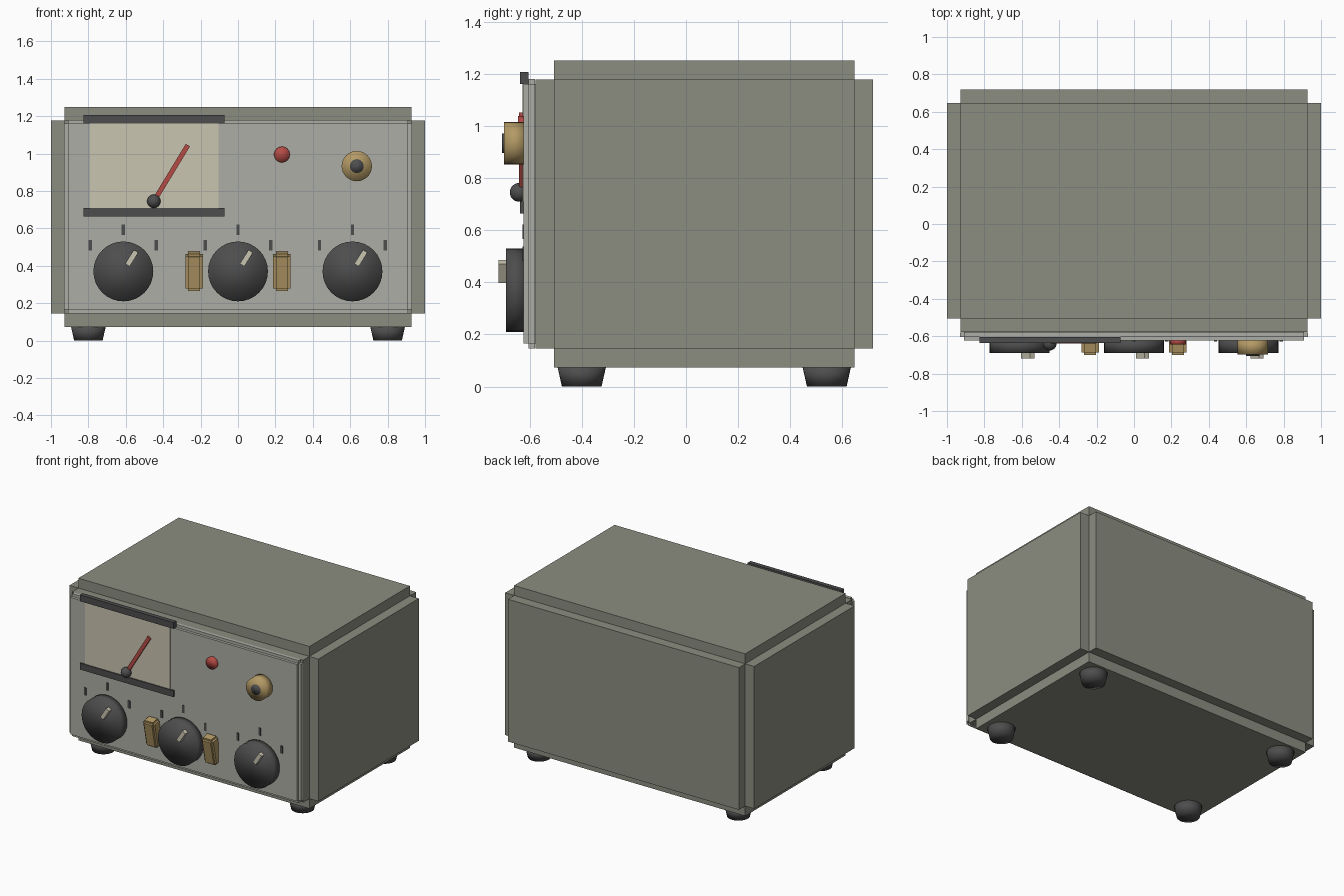
import bpy, bmesh, math
from mathutils import Matrix, Vector

if "Cube" in bpy.data.objects:
    bpy.data.objects.remove(bpy.data.objects["Cube"], do_unlink=True)


def material(name, rgb):
    m = bpy.data.materials.new(name)
    m.use_nodes = True
    m.diffuse_color = (*rgb, 1)
    bsdf = next(n for n in m.node_tree.nodes if n.type == 'BSDF_PRINCIPLED')
    bsdf.inputs["Base Color"].default_value = (*rgb, 1)
    return m


OLIVE = material("olive grey", (0.26, 0.27, 0.22))
GREY = material("panel grey", (0.42, 0.42, 0.38))
CREAM = material("cream", (0.59, 0.56, 0.44))
DARK = material("charcoal", (0.075, 0.075, 0.075))
RED = material("red", (0.46, 0.07, 0.06))
BRASS = material("brass", (0.45, 0.32, 0.13))

FACE = -0.624   # front surface of the control panel


def finish(name, bm, mat, smooth=False):
    bmesh.ops.recalc_face_normals(bm, faces=bm.faces)
    for f in bm.faces:
        f.smooth = smooth
    mesh = bpy.data.meshes.new(name)
    bm.to_mesh(mesh)
    bm.free()
    mesh.materials.append(mat)
    ob = bpy.data.objects.new(name, mesh)
    bpy.context.collection.objects.link(ob)
    return ob


def box(name, lo, hi, mat, notch=0, tilt=None):
    """Box from corner to corner; a notch raises each face off a smaller core."""
    lo, hi = Vector(lo), Vector(hi)
    size = hi - lo - Vector((2 * notch,) * 3)
    bm = bmesh.new()
    bmesh.ops.create_cube(bm, size=1, matrix=Matrix.Diagonal((*size, 1)))
    if notch:
        bm.normal_update()
        out = bmesh.ops.extrude_discrete_faces(bm, faces=bm.faces[:])
        for f in out["faces"]:
            bmesh.ops.translate(bm, verts=f.verts[:], vec=f.normal * notch)
    if tilt:
        bm.transform(tilt)
    bm.transform(Matrix.Translation((lo + hi) / 2))
    return finish(name, bm, mat)


def disc(name, x, z, r, front, mat):
    """Softly shaded round part standing out of the panel."""
    bm = bmesh.new()
    back = FACE + 0.01
    bmesh.ops.create_cone(bm, cap_ends=True, segments=32, radius1=r, radius2=r,
                          depth=back - front)
    bm.transform(Matrix.Translation((x, (front + back) / 2, z))
                 @ Matrix.Rotation(math.pi / 2, 4, 'X'))
    return finish(name, bm, mat, True)


# Case and control panel
box("case", (-1, -0.578, 0.073), (1, 0.718, 1.25), OLIVE, 0.072)
box("control_panel", (-0.93, FACE, 0.146), (0.93, -0.56, 1.18), GREY, 0.02)

# Feet
for x, side in ((-0.8, "right"), (0.8, "left")):
    for y, end in ((-0.4, "front"), (0.54, "back")):
        bm = bmesh.new()
        bmesh.ops.create_cone(bm, cap_ends=True, segments=32, radius1=0.076,
                              radius2=0.094, depth=0.08)
        bm.transform(Matrix.Translation((x, y, 0.04)))
        finish(f"foot_{end}_{side}", bm, DARK, True)

# Meter with its frame bars, needle and pivot
box("meter_face", (-0.79, FACE - 0.004, 0.69), (-0.105, FACE + 0.004, 1.18), CREAM)
for name, z in (("meter_bar_bottom", 0.664), ("meter_bar_top", 1.16)):
    box(name, (-0.825, -0.636, z), (-0.073, -0.604, z + 0.046), DARK)
pivot, tip = Vector((-0.45, -0.634, 0.745)), Vector((-0.268, -0.634, 1.045))
mid, span = (pivot + tip) / 2, tip - pivot
half = Vector((0.013, 0.006, span.length / 2))
box("meter_needle", mid - half, mid + half, RED,
    tilt=Matrix.Rotation(math.atan2(span.x, span.z), 4, 'Y'))
bm = bmesh.new()
bmesh.ops.create_uvsphere(bm, u_segments=24, v_segments=12, radius=0.036)
bm.transform(Matrix.Translation((pivot.x, -0.64, pivot.z)))
finish("meter_pivot", bm, DARK, True)

# Indicator lamp and socket
disc("indicator_lamp", 0.235, 0.995, 0.042, -0.645, RED)
disc("socket_ring", 0.635, 0.933, 0.081, -0.699, BRASS)
disc("socket_core", 0.635, 0.933, 0.037, -0.705, DARK)

# Dials with pointers and scale marks
for i, x in enumerate((-0.613, 0, 0.612), 1):
    disc(f"dial_{i}", x, 0.37, 0.16, -0.69, DARK)
    c, h = Vector((x + 0.045, -0.695, 0.441)), Vector((0.014, 0.025, 0.044))
    box(f"dial_pointer_{i}", c - h, c + h, CREAM,
        tilt=Matrix.Rotation(math.radians(32), 4, 'Y'))
    for j, (dx, z) in enumerate(((-0.176, 0.51), (0, 0.593), (0.176, 0.51)), 1):
        box(f"scale_mark_{i}_{j}", (x + dx - 0.009, FACE - 0.004, z - 0.028),
            (x + dx + 0.009, FACE + 0.004, z + 0.028), DARK)

# Rocker switches, leaning out at the top
for x, side in ((-0.235, "right"), (0.235, "left")):
    box(f"rocker_switch_{side}", (x - 0.047, -0.682, 0.268),
        (x + 0.047, -0.602, 0.472), BRASS, 0.014,
        Matrix.Rotation(math.radians(12), 4, 'X'))
